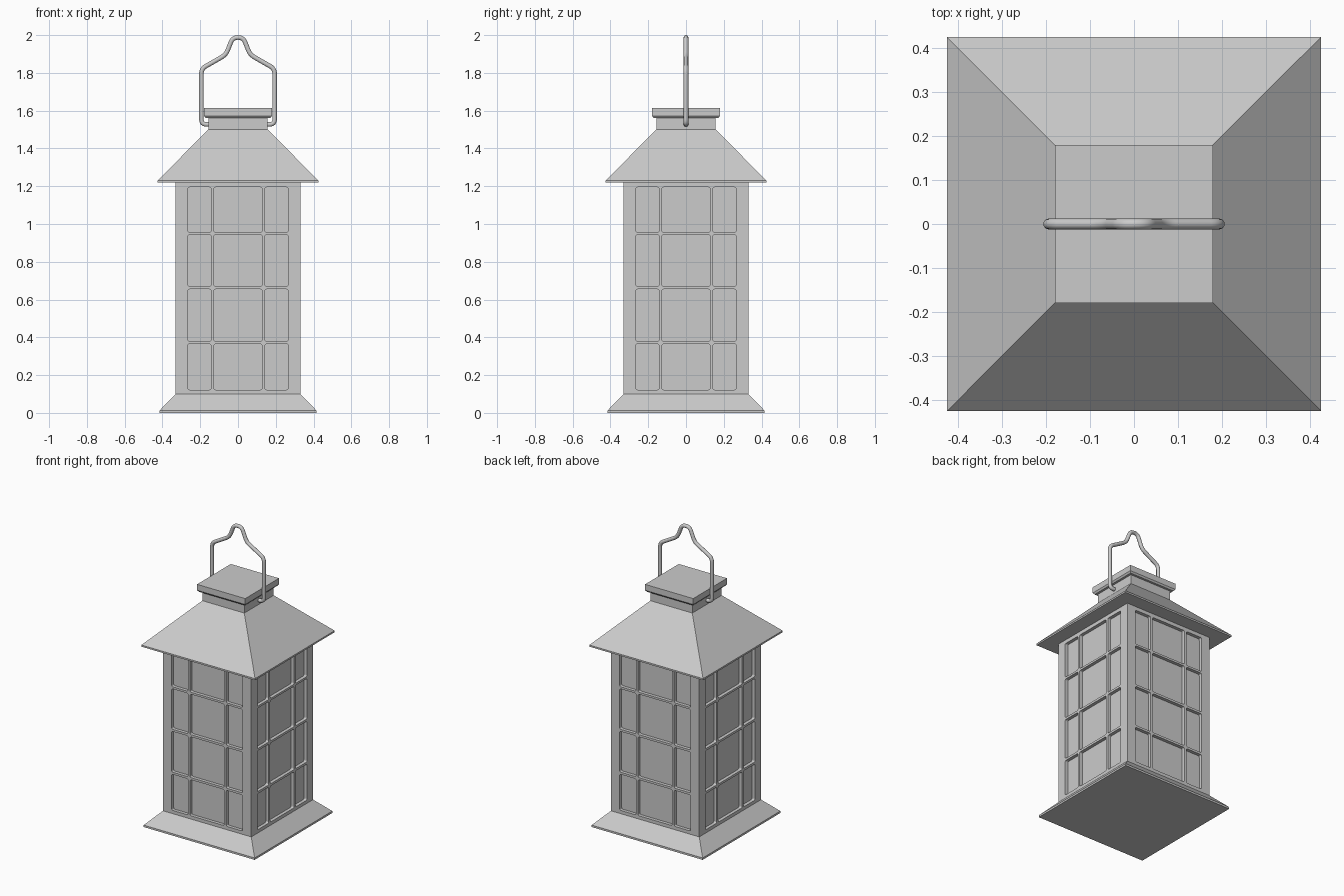
import bpy, bmesh, math
from mathutils import Vector, Matrix

if "Cube" in bpy.data.objects:
    bpy.data.objects.remove(bpy.data.objects["Cube"])


def make_object(name, bm):
    bmesh.ops.recalc_face_normals(bm, faces=bm.faces[:])
    mesh = bpy.data.meshes.new(name)
    bm.to_mesh(mesh)
    bm.free()
    obj = bpy.data.objects.new(name, mesh)
    bpy.context.collection.objects.link(obj)
    return obj


def square_loft(name, profile):
    """Closed square solid from (half width, z) levels."""
    bm = bmesh.new()
    rings = [[bm.verts.new((sx * h, sy * h, z))
              for sx, sy in ((-1, -1), (1, -1), (1, 1), (-1, 1))]
             for h, z in profile]
    for a, b in zip(rings, rings[1:]):
        for i in range(4):
            j = (i + 1) % 4
            bm.faces.new((a[i], a[j], b[j], b[i]))
    bm.faces.new(rings[0])
    bm.faces.new(rings[-1])
    return make_object(name, bm)


def rounded(points, cut, steps, closed=False):
    """Replace the corners of a path with short curves."""
    pts = [Vector(p) for p in points]
    n = len(pts)
    out = []
    for i, p in enumerate(pts):
        if not closed and i in (0, n - 1):
            out.append(p)
            continue
        a, b = pts[i - 1], pts[(i + 1) % n]
        s = p + (a - p).normalized() * cut
        e = p + (b - p).normalized() * cut
        for k in range(steps + 1):
            t = k / steps
            q = s * (1 - t) ** 2 + p * 2 * t * (1 - t) + e * t * t
            if not out or (q - out[-1]).length > 1e-4:
                out.append(q)
    return out


# Base, roof, neck and cap
square_loft("base", [(0.415, 0), (0.415, 0.013), (0.33, 0.10)])
square_loft("roof", [(0.425, 1.22), (0.425, 1.231), (0.157, 1.50)])
square_loft("neck", [(0.157, 1.495), (0.157, 1.567)])
square_loft("cap", [(0.172, 1.562), (0.18, 1.573), (0.18, 1.613)])

# Body with recessed window panes on all four sides
HALF, DEPTH = 0.33, 0.022
body = square_loft("body", [(HALF, 0.10), (HALF, 1.22)])
columns = [(-0.265, -0.143), (-0.127, 0.127), (0.143, 0.265)]
rows = [(0.122, 0.365), (0.38, 0.655), (0.67, 0.943), (0.957, 1.195)]
bm = bmesh.new()
for side in range(4):
    turn = Matrix.Rotation(side * math.pi / 2, 4, 'Z')
    for x0, x1 in columns:
        for z0, z1 in rows:
            outline = rounded([(x0, z0), (x1, z0), (x1, z1), (x0, z1)],
                              0.01, 3, closed=True)
            face = bm.faces.new([bm.verts.new(turn @ Vector((p.x, -HALF + DEPTH, p.y)))
                                 for p in outline])
            ext = bmesh.ops.extrude_face_region(bm, geom=[face], use_keep_orig=True)
            moved = [g for g in ext["geom"] if isinstance(g, bmesh.types.BMVert)]
            bmesh.ops.translate(bm, verts=moved, vec=turn @ Vector((0, -0.08, 0)))
cutter = make_object("pane_cutter", bm)
cutter.hide_render = True
mod = body.modifiers.new("panes", 'BOOLEAN')
mod.operation, mod.solver, mod.object = 'DIFFERENCE', 'EXACT', cutter
bpy.context.view_layer.objects.active = body
bpy.ops.object.modifier_apply(modifier=mod.name)
bpy.data.objects.remove(cutter)

# Bent wire handle, hooked into the neck
half = [(0.15, 1.527), (0.194, 1.527), (0.194, 1.822), (0.064, 1.896), (0.028, 1.9875)]
path = rounded(half + [(-x, z) for x, z in reversed(half)], 0.0279, 6)
curve = bpy.data.curves.new("handle", 'CURVE')
curve.dimensions = '3D'
curve.bevel_depth = 0.0125
curve.bevel_resolution = 3
curve.use_fill_caps = True
spline = curve.splines.new('POLY')
spline.points.add(len(path) - 1)
for sp, p in zip(spline.points, path):
    sp.co = (p.x, 0, p.y, 1)
handle = bpy.data.objects.new("handle", curve)
bpy.context.collection.objects.link(handle)
bpy.ops.object.select_all(action='DESELECT')
handle.select_set(True)
bpy.context.view_layer.objects.active = handle
bpy.ops.object.convert(target='MESH')
bpy.ops.object.shade_smooth_by_angle(angle=math.radians(40))
